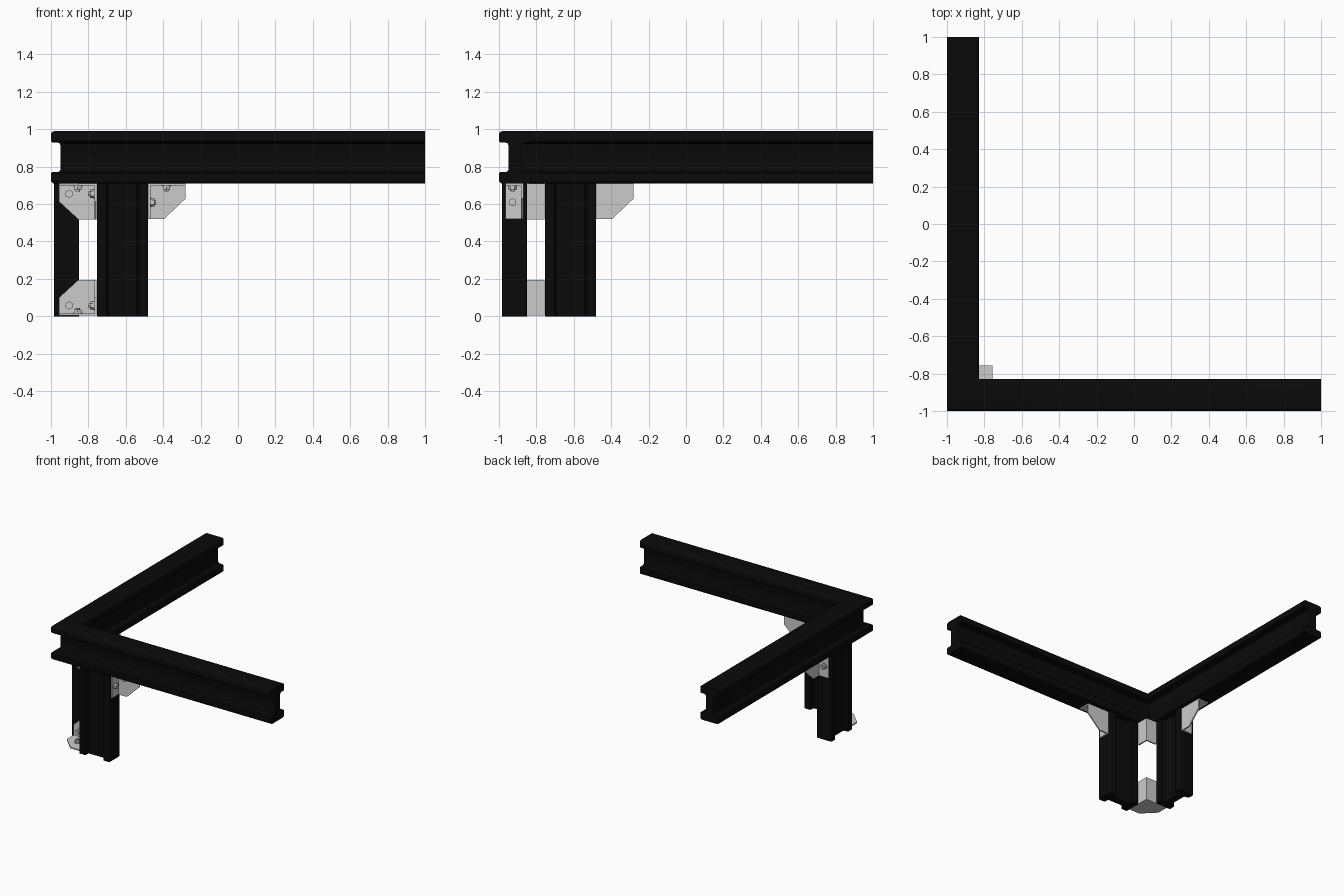
import bpy, bmesh, math
from mathutils import Matrix, Vector

if "Cube" in bpy.data.objects:
    bpy.data.objects.remove(bpy.data.objects["Cube"])

black = bpy.data.materials.new("black_metal")
black.diffuse_color = (0.003, 0.003, 0.003, 1)
black.use_nodes = True
black.node_tree.nodes["Principled BSDF"].inputs["Base Color"].default_value = black.diffuse_color


def loft(bm, a, b):
    """Closed solid between two matching outlines."""
    va = [bm.verts.new(p) for p in a]
    vb = [bm.verts.new(p) for p in b]
    n = len(a)
    bm.faces.new(va)
    bm.faces.new(vb[::-1])
    for i in range(n):
        j = (i + 1) % n
        bm.faces.new((va[i], vb[i], vb[j], va[j]))


def plate(bm, axis, lo, hi, outline):
    """Flat plate: outline is in the two remaining axes, in order."""
    def at(d):
        return [tuple(p[:axis]) + (d,) + tuple(p[axis:]) for p in outline]
    loft(bm, at(lo), at(hi))


def rect(a0, a1, b0, b1):
    return [(a0, b0), (a1, b0), (a1, b1), (a0, b1)]


def bolt(bm, pos, direction):
    """Round washer, hexagonal nut and short threaded end."""
    d = Vector(direction)
    turn = d.to_track_quat('Z', 'Y').to_matrix().to_4x4()
    for sides, r, lo, hi in ((20, .025, -.002, .006), (6, .022, .005, .023), (12, .011, .022, .031)):
        m = Matrix.Translation(Vector(pos) + d * (lo + hi) / 2) @ turn
        bmesh.ops.create_cone(bm, cap_ends=True, segments=sides, radius1=r, radius2=r,
                              depth=hi - lo, matrix=m)


def finish(bm, name, swap=False, mat=None):
    if swap:  # reflect across the corner diagonal
        for v in bm.verts:
            v.co.x, v.co.y = v.co.y, v.co.x
    bmesh.ops.recalc_face_normals(bm, faces=bm.faces)
    me = bpy.data.meshes.new(name)
    bm.to_mesh(me)
    bm.free()
    ob = bpy.data.objects.new(name, me)
    bpy.context.collection.objects.link(ob)
    if mat:
        me.materials.append(mat)
    me.shade_smooth()
    me.set_sharp_from_angle(angle=math.radians(30))


def h_profile(t, h, g, d, r):
    """H section: half thickness, half height, half groove, depth, corner radius."""
    w, c = t - d, 0.012
    q = [(w, g - c), (w + c * .3, g - c * .3), (w + c, g), (t - .008, g), (t, g + .008)]
    q += [(t - r + r * math.cos(i * math.pi / 8), h - r + r * math.sin(i * math.pi / 8))
          for i in range(5)]
    up = q + [(-u, v) for u, v in reversed(q)]
    return up + [(-u, -v) for u, v in up]


beam = h_profile(.085, .14, .078, .05, .018)
post = h_profile(.0675, .1375, .08, .04, .008)

for swap, side in ((False, "front"), (True, "left")):
    # mitred top beam
    bm = bmesh.new()
    pts = [(u - .915, v + .85) for u, v in beam]
    loft(bm, [(y, y, z) for y, z in pts], [(1, y, z) for y, z in pts])
    finish(bm, side + "_top_beam", swap, black)

    # upright post
    bm = bmesh.new()
    pts = [(v - .6175, u - .9175) for u, v in post]
    plate(bm, 2, 0, .712, pts)
    finish(bm, side + "_post", swap, black)

    # angle bracket between post and beam, open on the outer side
    bm = bmesh.new()
    plate(bm, 0, -.48, -.469, rect(-.965, -.87, .52, .71))
    plate(bm, 2, .699, .71, rect(-.48, -.28, -.965, -.87))
    plate(bm, 1, -.881, -.87, [(-.48, .71), (-.28, .71), (-.28, .63), (-.395, .52), (-.48, .52)])
    finish(bm, side + "_angle_bracket", swap)

    bm = bmesh.new()
    bolt(bm, (-.469, -.928, .61), (1, 0, 0))
    bolt(bm, (-.382, -.928, .699), (0, 0, -1))
    finish(bm, side + "_bracket_bolts", swap)

# three-way corner brackets joining the posts, top and bottom
S, C, T = .2, .097, .011
pentagon = [(0, 0), (S, 0), (S, C), (C, S * .96), (0, S * .96)]
square_cut = [(0, 0), (S, 0), (S, C), (C, S), (0, S)]
for name, z0, dz in (("upper", .71, -1), ("lower", .003, 1)):
    o = -.757
    wall = [(o - a, z0 + dz * b) for a, b in pentagon]
    bm = bmesh.new()
    plate(bm, 0, o - T, o, wall)
    plate(bm, 1, o - T, o, wall)
    plate(bm, 2, z0, z0 + dz * T, [(o - a, o - b) for a, b in square_cut])
    finish(bm, name + "_corner_bracket")

    bm = bmesh.new()
    zb = z0 + dz * .055
    bolt(bm, (-.903, o - T, zb), (0, -1, 0))
    bolt(bm, (o - T, -.903, zb), (-1, 0, 0))
    bolt(bm, (-.857, -.857, z0 + dz * T), (0, 0, dz))
    finish(bm, name + "_corner_bolts")
